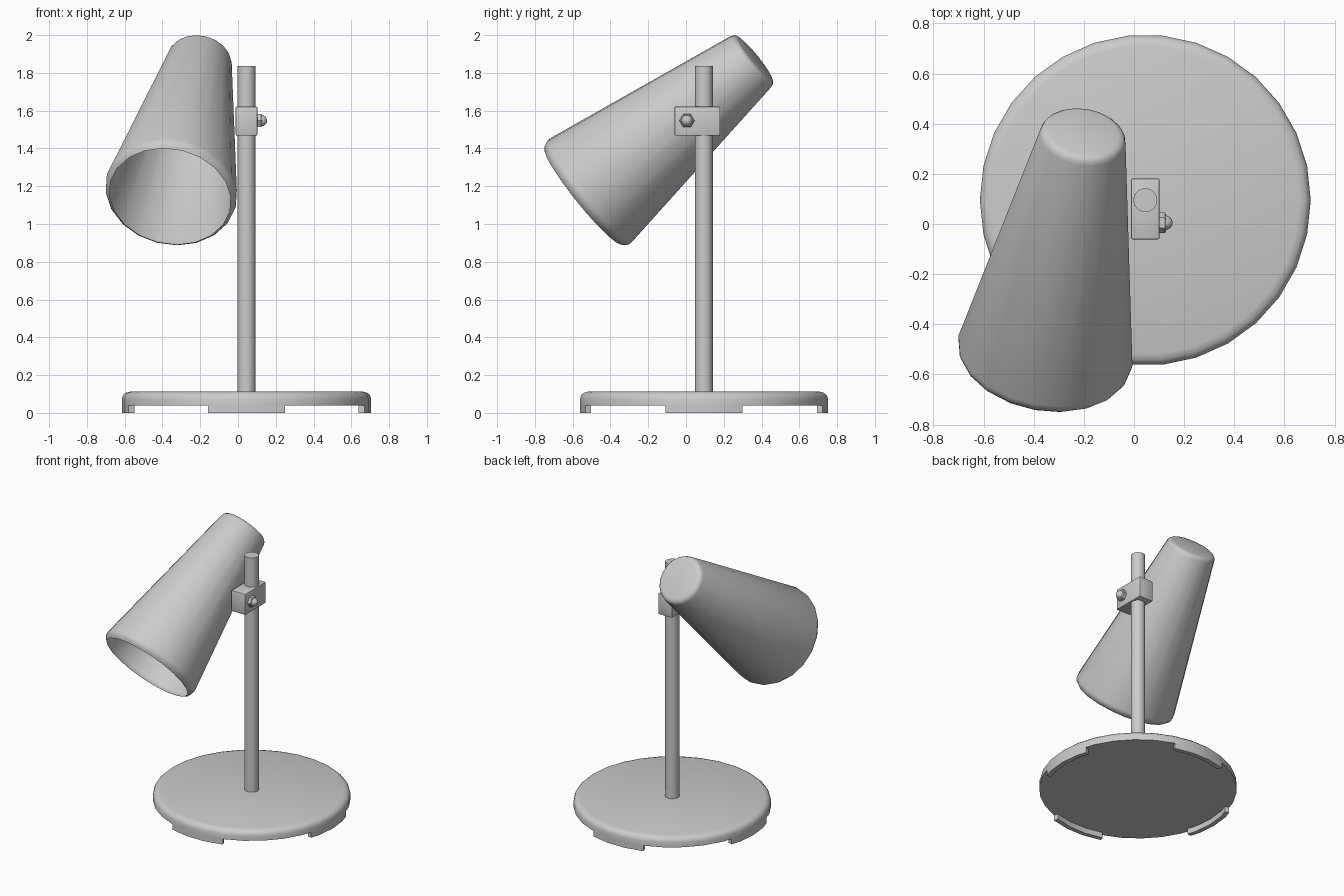
import bpy, bmesh
from math import sin, cos, pi, radians
from mathutils import Vector

cube = bpy.data.objects.get("Cube")
if cube:
    bpy.data.objects.remove(cube, do_unlink=True)

# One grey paint for the whole lamp
grey = bpy.data.materials.new("grey_metal")
grey.use_nodes = True
grey.diffuse_color = (0.6, 0.6, 0.6, 1)
grey.node_tree.nodes["Principled BSDF"].inputs["Base Color"].default_value = (0.6, 0.6, 0.6, 1)


def finish(name, bm, location=(0, 0, 0), axis=(0, 0, 1), smooth=40):
    """Turn a bmesh into an object whose local z points along axis."""
    bmesh.ops.recalc_face_normals(bm, faces=bm.faces)
    mesh = bpy.data.meshes.new(name)
    bm.to_mesh(mesh)
    bm.free()
    mesh.materials.append(grey)
    obj = bpy.data.objects.new(name, mesh)
    bpy.context.collection.objects.link(obj)
    obj.location = location
    obj.rotation_euler = Vector(axis).to_track_quat('Z', 'Y').to_euler()
    bpy.ops.object.select_all(action='DESELECT')
    obj.select_set(True)
    bpy.context.view_layer.objects.active = obj
    bpy.ops.object.shade_smooth_by_angle(angle=radians(smooth))
    return obj


def lathe(name, profile, sides, cap_start=True, cap_end=True, **place):
    """Sweep (radius, height) points into rings, optionally capped."""
    bm = bmesh.new()
    rings = [[bm.verts.new((r * cos(2 * pi * i / sides), r * sin(2 * pi * i / sides), z))
              for i in range(sides)] for r, z in profile]
    for a, b in zip(rings, rings[1:]):
        for i in range(sides):
            j = (i + 1) % sides
            bm.faces.new((a[i], a[j], b[j], b[i]))
    if cap_start:
        bm.faces.new(rings[0][::-1])
    if cap_end:
        bm.faces.new(rings[-1])
    return finish(name, bm, **place)


POLE = Vector((0.045, 0.095, 0))
RADIUS, STEP = 0.66, 12

# Base disc with a rounded upper rim
lathe("base_disc", [(RADIUS, 0.04), (RADIUS, 0.075), (0.654, 0.093),
                    (0.64, 0.106), (0.615, 0.113)], 30, location=POLE)


# Four curved feet under the rim
def foot(name, middle, angles):
    bm = bmesh.new()
    loops = []
    for a in angles:
        t = radians(middle + a)
        off = (middle + a) % STEP
        flat = cos(radians(STEP / 2)) / cos(radians(off - STEP / 2))
        loops.append([bm.verts.new((r * flat * cos(t), r * flat * sin(t), z))
                      for r, z in ((0.628, 0), (RADIUS, 0), (RADIUS, 0.04), (0.628, 0.04))])
    for a, b in zip(loops, loops[1:]):
        for i in range(4):
            j = (i + 1) % 4
            bm.faces.new((a[i], a[j], b[j], b[i]))
    bm.faces.new(loops[0])
    bm.faces.new(loops[-1])
    finish(name, bm, location=POLE)


for name, middle in (("left", 0), ("back", 90), ("right", 180), ("front", 270)):
    foot(name + "_foot", middle, (-18, -12, 0, 12, 18) if middle % 180 == 0 else (-18, -6, 6, 18))

# Upright pole
lathe("pole", [(0.0475, 0.1), (0.0475, 1.837)], 24, location=POLE)

# Clamp block around the pole
bm = bmesh.new()
bmesh.ops.create_cube(bm, size=1)
bmesh.ops.scale(bm, vec=(0.114, 0.242, 0.154), verts=bm.verts)
bmesh.ops.bevel(bm, geom=bm.edges[:], offset=0.006, segments=2, affect='EDGES', profile=0.5)
finish("clamp_block", bm, location=(0.045, 0.06, 1.545))

# Hexagonal nut and domed bolt end on the clamp's side
lathe("clamp_nut", [(0.04, 0), (0.04, 0.022), (0.034, 0.027)], 6,
      location=(0.101, 0.005, 1.547), axis=(1, 0, 0), smooth=20)
lathe("bolt_dome", [(0.03 * cos(a), 0.02 + 0.033 * sin(a)) for a in (0, 0.4, 0.8, 1.15, 1.4)], 16,
      location=(0.101, 0.005, 1.547), axis=(1, 0, 0))

# Open conical shade, rounded at both ends
mouth = Vector((-0.353, -0.505, 1.177))
crown = Vector((-0.205, 0.341, 1.857))
axis = crown - mouth
length = axis.length
lathe("lamp_shade", [(0.325, -0.05), (0.341, -0.036), (0.35, -0.018), (0.352, 0),
                     (0.174, length), (0.168, length + 0.017),
                     (0.157, length + 0.027), (0.138, length + 0.032)], 20,
      cap_start=False, location=mouth, axis=axis)
